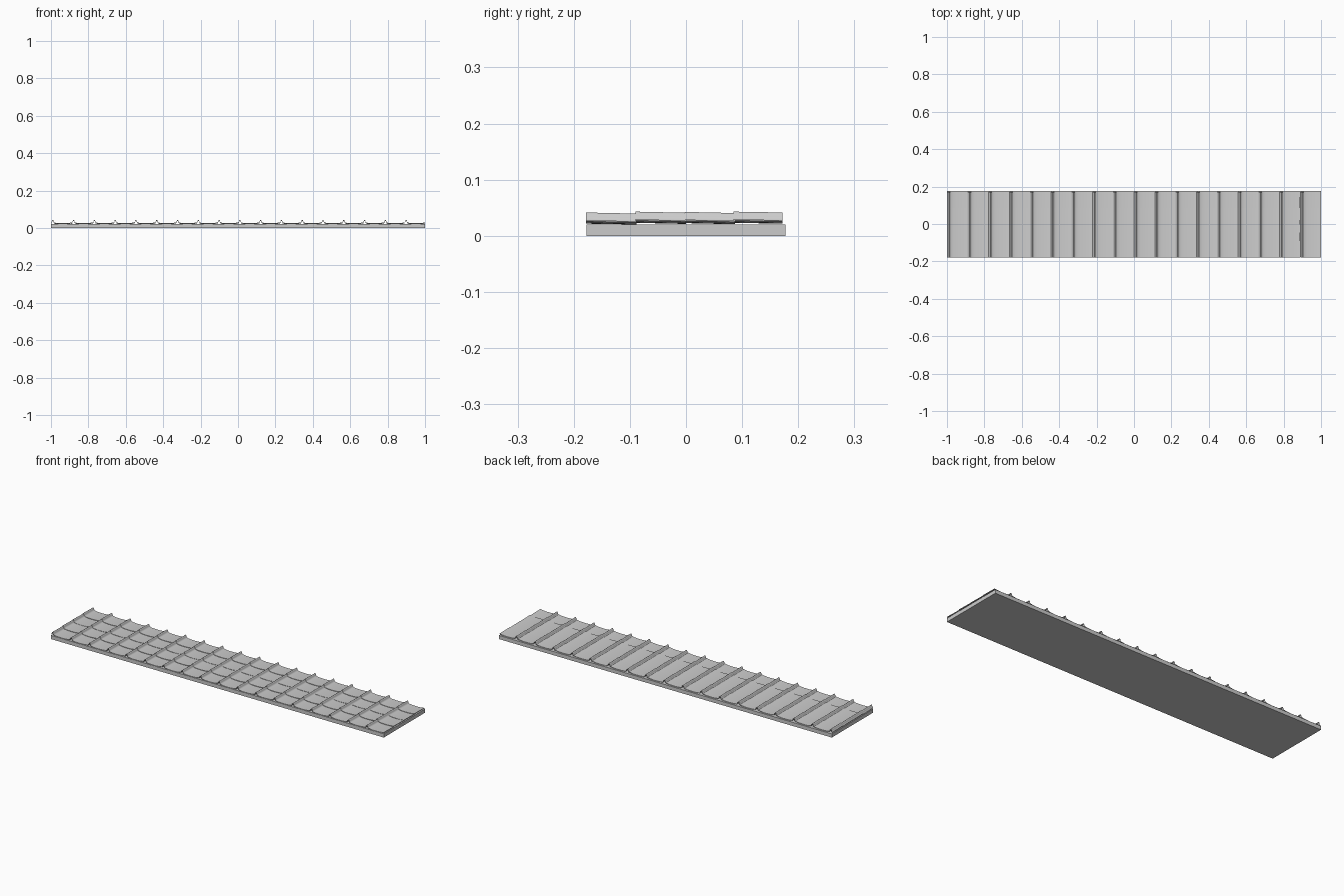
import bpy, bmesh

if "Cube" in bpy.data.objects:
    bpy.data.objects.remove(bpy.data.objects["Cube"])

COLS, PITCH = 18, 2.0 / 18
THICK = 0.0022

# upper profile of one tile: hollow roll on the left, sagging pan to the right
PROFILE = [(0.0, .0265), (.003, .029), (.005, .034), (.007, .0395), (.010, .0415),
           (.013, .0395), (.015, .034), (.017, .029), (.021, .0268), (.035, .0248),
           (.050, .0240), (.066, .0238), (.082, .0242), (.098, .0256), (.111, .0280)]

# each row: start y, end y, height offset at the front and at the back
ROWS = [(-.178, -.088, 0.0, -.0020),
        (-.090, .000, .0015, -.0005),
        (-.002, .087, .0010, -.0010),
        (.085, .172, .0015, 0.0)]


def finish(name, bm):
    bmesh.ops.recalc_face_normals(bm, faces=bm.faces)
    mesh = bpy.data.meshes.new(name)
    bm.to_mesh(mesh)
    bm.free()
    obj = bpy.data.objects.new(name, mesh)
    bpy.context.collection.objects.link(obj)
    return obj


def add_tile(bm, x0, y0, y1, z0, z1):
    """Thin curved sheet, slightly tilted along y."""
    def ring(y, dz):
        top = [bm.verts.new((x0 + x, y, z + dz)) for x, z in PROFILE]
        low = [bm.verts.new((x0 + x, y, max(z + dz - THICK, .0201))) for x, z in PROFILE]
        return top, low
    ft, fl = ring(y0, z0)
    bt, bl = ring(y1, z1)
    n = len(PROFILE)
    for i in range(n - 1):
        j = i + 1
        bm.faces.new((ft[i], ft[j], bt[j], bt[i]))
        bm.faces.new((fl[j], fl[i], bl[i], bl[j]))
        bm.faces.new((ft[j], ft[i], fl[i], fl[j]))
        bm.faces.new((bt[i], bt[j], bl[j], bl[i]))
    for i in (0, n - 1):
        bm.faces.new((ft[i], bt[i], bl[i], fl[i]))


# base slab
bm = bmesh.new()
bmesh.ops.create_cube(bm, size=1)
for v in bm.verts:
    v.co.x *= 2.0
    v.co.y *= 0.354
    v.co.z = (v.co.z + 0.5) * 0.02
finish("roof_board", bm)

# tile courses
for r, (y0, y1, z0, z1) in enumerate(ROWS):
    bm = bmesh.new()
    for c in range(COLS):
        add_tile(bm, -1 + c * PITCH, y0, y1, z0, z1)
    row = finish(f"tile_course_{r + 1}", bm)
    bpy.ops.object.select_all(action='DESELECT')
    row.select_set(True)
    bpy.context.view_layer.objects.active = row
    bpy.ops.object.shade_smooth_by_angle(angle=0.7)
